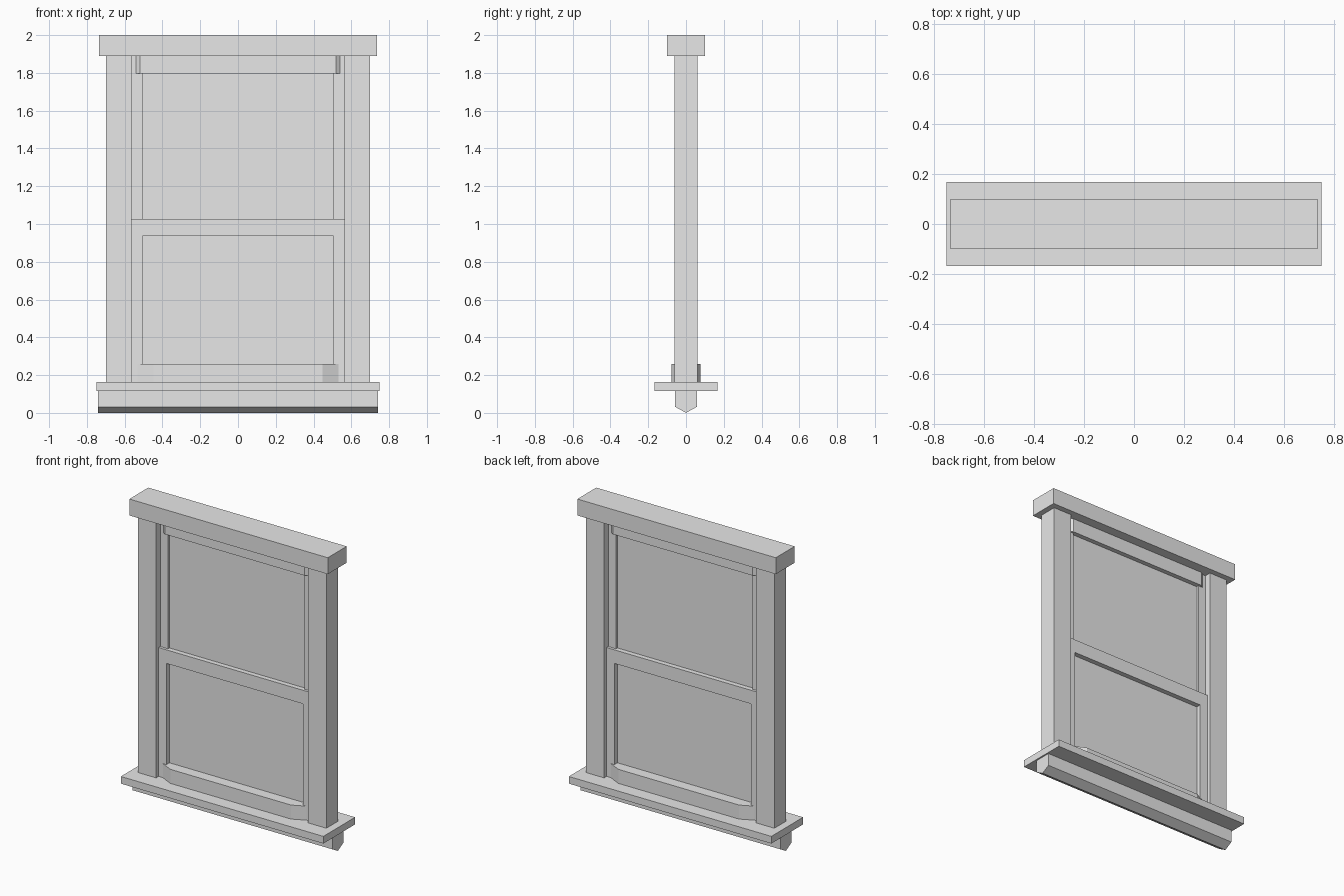
import bpy
import bmesh

cube = bpy.data.objects.get("Cube")
if cube:
    bpy.data.objects.remove(cube, do_unlink=True)

grey = bpy.data.materials.new("plain grey")
grey.use_nodes = True
COLOR = (0.8, 0.8, 0.8, 1)
grey.diffuse_color = COLOR
grey.node_tree.nodes["Principled BSDF"].inputs["Base Color"].default_value = COLOR


def prism(name, outline, to_3d, low, high):
    """Extrude a closed 2D outline between two offsets along the third axis."""
    bm = bmesh.new()
    rings = [[bm.verts.new(to_3d(a, b, c)) for a, b in outline] for c in (low, high)]
    bm.faces.new(rings[0])
    bm.faces.new(rings[1])
    count = len(outline)
    for i in range(count):
        j = (i + 1) % count
        bm.faces.new((rings[0][i], rings[0][j], rings[1][j], rings[1][i]))
    bmesh.ops.recalc_face_normals(bm, faces=bm.faces)
    mesh = bpy.data.meshes.new(name)
    bm.to_mesh(mesh)
    bm.free()
    mesh.materials.append(grey)
    obj = bpy.data.objects.new(name, mesh)
    bpy.context.scene.collection.objects.link(obj)
    return obj


def block(name, x0, x1, depth, z0, z1):
    """Box reaching depth to the front and to the back."""
    outline = [(x0, -depth), (x1, -depth), (x1, depth), (x0, depth)]
    return prism(name, outline, lambda x, y, z: (x, y, z), z0, z1)


def bowed_rail(name, flat, depth, end_depth, z0, z1):
    """Rail whose front and back taper towards both ends."""
    outline = [(-JAMB_IN, -end_depth), (-flat, -depth), (flat, -depth), (JAMB_IN, -end_depth),
               (JAMB_IN, end_depth), (flat, depth), (-flat, depth), (-JAMB_IN, end_depth)]
    return prism(name, outline, lambda x, y, z: (x, y, z), z0, z1)


JAMB_IN, JAMB_OUT, STILE_IN = 0.563, 0.698, 0.506
SILL_TOP, HEAD_BOTTOM = 0.164, 1.89
MEETING_LOW, MEETING_TOP = 0.936, 1.027
UPPER, LOWER = 0.018, 0.036

# Head, sill and the pointed apron below it
block("head", -0.735, 0.735, 0.1, HEAD_BOTTOM, 2.0)
block("sill", -0.75, 0.75, 0.168, 0.116, SILL_TOP)
prism("apron", [(-0.057, 0.116), (-0.057, 0.032), (0, 0), (0.057, 0.032), (0.057, 0.116)],
      lambda y, z, x: (x, y, z), -0.74, 0.74)

# Jambs and sash stiles on both sides
for side, sign in (("left", 1), ("right", -1)):
    def upright(name, inner, outer, depth, z0, z1):
        x0, x1 = sorted((sign * inner, sign * outer))
        block(f"{side}_{name}", x0, x1, depth, z0, z1)

    upright("jamb", JAMB_IN, JAMB_OUT, 0.062, SILL_TOP, HEAD_BOTTOM)
    upright("lower_stile", STILE_IN, JAMB_IN, LOWER, SILL_TOP, MEETING_TOP)
    upright("upper_stile", STILE_IN, JAMB_IN, UPPER, MEETING_TOP, HEAD_BOTTOM)

# Sash rails
block("meeting_rail", -STILE_IN, STILE_IN, LOWER, MEETING_LOW, MEETING_TOP)
bowed_rail("bottom_rail", 0.447, 0.077, 0.021, SILL_TOP, 0.258)
bowed_rail("top_rail", 0.518, 0.034, 0.0, 1.797, HEAD_BOTTOM)

# Panes
block("lower_pane", -STILE_IN, STILE_IN, 0.003, 0.258, MEETING_LOW)
block("upper_pane", -STILE_IN, STILE_IN, 0.003, MEETING_TOP, 1.797)
